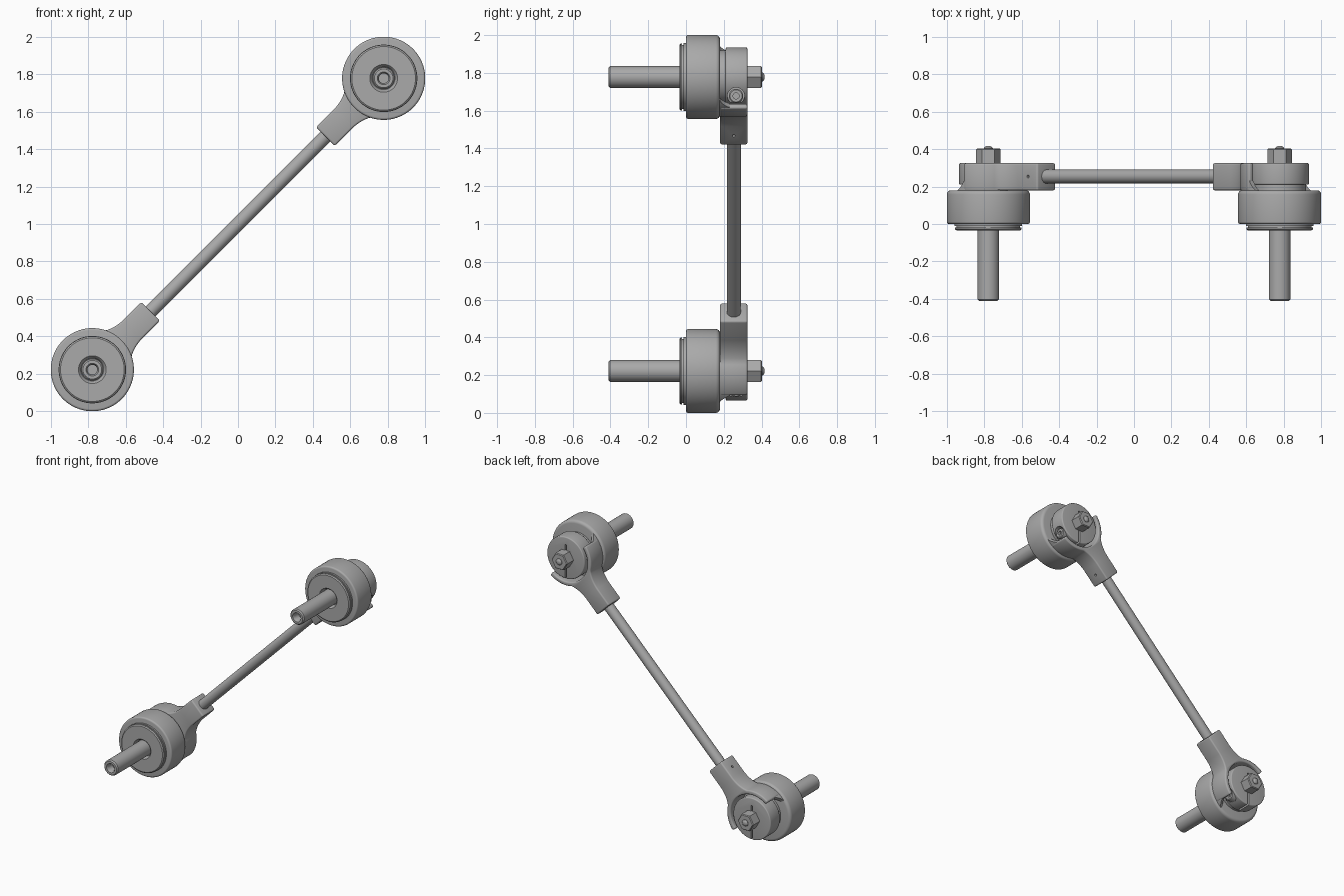
import bpy, bmesh
from math import sin, cos, pi, radians
from mathutils import Vector, Matrix

cube = bpy.data.objects.get("Cube")
if cube:
    bpy.data.objects.remove(cube)

steel = bpy.data.materials.new("grey_steel")
steel.use_nodes = True
steel.diffuse_color = (0.4, 0.4, 0.4, 1)
steel.node_tree.nodes["Principled BSDF"].inputs["Base Color"].default_value = (0.4, 0.4, 0.4, 1)

BACK = 0.325     # rear plane of the arms and clamps
ARM_Y = 0.18     # front plane of the arms
ROD_Y = 0.253
WALL = 0.21      # outer radius of the half wall
POCKET = 0.178   # inner radius of the half wall
WALL_END = 84    # half angle of the wall


def activate(obj):
    bpy.ops.object.select_all(action="DESELECT")
    obj.select_set(True)
    bpy.context.view_layer.objects.active = obj


def finish(name, bm, bevel=0, cutters=()):
    """Turn a bmesh into an object, cut it, bevel it and shade it."""
    bmesh.ops.recalc_face_normals(bm, faces=bm.faces)
    mesh = bpy.data.meshes.new(name)
    bm.to_mesh(mesh)
    bm.free()
    obj = bpy.data.objects.new(name, mesh)
    bpy.context.collection.objects.link(obj)
    mesh.materials.append(steel)
    activate(obj)
    if bevel:
        mod = obj.modifiers.new("rounded_edges", "BEVEL")
        mod.width, mod.segments = bevel, 3
        mod.limit_method, mod.angle_limit = "ANGLE", radians(40)
        bpy.ops.object.modifier_apply(modifier=mod.name)
    for cutter in cutters:
        mod = obj.modifiers.new("cut", "BOOLEAN")
        mod.operation, mod.solver, mod.object = "DIFFERENCE", "EXACT", cutter
        bpy.ops.object.modifier_apply(modifier=mod.name)
        bpy.data.objects.remove(cutter)
    activate(obj)
    bpy.ops.object.shade_smooth_by_angle(angle=radians(35))
    return obj


def lathe(name, centre, profile, sides=64, cutters=()):
    """Revolve (radius, y) points about the y axis through centre."""
    bm = bmesh.new()
    rings = []
    for r, y in profile:
        rings.append([bm.verts.new((centre.x + r * cos(2 * pi * i / sides), y,
                                    centre.z + r * sin(2 * pi * i / sides)))
                      for i in range(sides)])
    for a, b in zip(rings, rings[1:]):
        for i in range(sides):
            j = (i + 1) % sides
            bm.faces.new((a[i], a[j], b[j], b[i]))
    bm.faces.new(rings[0])
    bm.faces.new(rings[-1])
    return finish(name, bm, 0, cutters)


def bar(name, start, end, radius, sides=32, bevel=0):
    """Cylinder between two points."""
    axis = end - start
    place = Matrix.Translation((start + end) / 2) @ axis.to_track_quat("Z", "Y").to_matrix().to_4x4()
    bm = bmesh.new()
    bmesh.ops.create_cone(bm, cap_ends=True, segments=sides, radius1=radius,
                          radius2=radius, depth=axis.length, matrix=place)
    return finish(name, bm, bevel)


def box_cutter(centre, size):
    bm = bmesh.new()
    bmesh.ops.create_cube(bm, size=1, matrix=Matrix.Translation(centre) @ Matrix.Diagonal((*size, 1)))
    obj = finish("slot_cutter", bm)
    obj.hide_render = True
    return obj


def rounded(radius, y, bevel, side):
    """Quarter-round rim points, side -1 for the front and 1 for the back."""
    points = []
    for i in range(5):
        a = pi / 2 * i / 4
        points.append((radius - bevel * (1 - cos(a)), y - side * bevel * (1 - sin(a))))
    return points if side > 0 else points[::-1]


def make_arm(side, place):
    """Half wall and rod socket as one extruded outline."""
    half = [Vector((WALL * cos(radians(a)), WALL * sin(radians(a))))
            for a in range(WALL_END, 31, -4)]
    p0, p1, p2 = half[-1], Vector((0.225, 0.075)), Vector((0.3, 0.07))
    for i in range(1, 7):
        t = i / 6
        half.append(p0 * (1 - t) ** 2 + p1 * 2 * t * (1 - t) + p2 * t * t)
    half.append(Vector((0.44, 0.07)))
    inner = [Vector((POCKET * cos(radians(a)), POCKET * sin(radians(a))))
             for a in range(-WALL_END, WALL_END + 1, 4)]
    outline = half + [Vector((p.x, -p.y)) for p in reversed(half)] + inner
    bm = bmesh.new()
    face = bm.faces.new([bm.verts.new(place(p.x, ARM_Y, p.y)) for p in outline])
    new = bmesh.ops.extrude_face_region(bm, geom=[face])["geom"]
    bmesh.ops.translate(bm, vec=(0, BACK - ARM_Y, 0),
                        verts=[v for v in new if isinstance(v, bmesh.types.BMVert)])
    pin = bar("pin_cutter", place(0.37, ROD_Y, 0.055), place(0.37, ROD_Y, 0.1), 0.008, 16)
    pin.hide_render = True
    finish(side + "_arm", bm, 0.01, [pin])

    # Wall root with a curved run-out onto the housing
    bm = bmesh.new()
    previous = None
    for a in range(-102, 103, 2):
        run = min(max((abs(a) - WALL_END) / 18, 0), 1)
        top = ARM_Y - 0.004 + 0.055 * (1 - run) ** 2
        ring = [bm.verts.new(place(r * cos(radians(a)), y, r * sin(radians(a))))
                for r, y in ((POCKET + 0.002, 0.1), (WALL - 0.002, 0.1),
                             (WALL - 0.002, top), (POCKET + 0.002, top))]
        if previous:
            for i in range(4):
                j = (i + 1) % 4
                bm.faces.new((previous[i], previous[j], ring[j], ring[i]))
        else:
            bm.faces.new(ring)
        previous = ring
    bm.faces.new(previous)
    finish(side + "_wall_root", bm)


def make_joint(side, centre, angle):
    def place(u, y, v):
        return centre + Vector((u * cos(angle) - v * sin(angle), y,
                                u * sin(angle) + v * cos(angle)))

    # Round housing
    lathe(side + "_housing", centre,
          rounded(0.222, 0, 0.012, -1) + rounded(0.222, ARM_Y, 0.022, 1), 96)
    make_arm(side, place)

    # Front cover with a retaining groove and a recess round the stud
    lathe(side + "_front_cover", centre,
          [(0.06, -0.005), (0.066, -0.026), (0.074, -0.034), (0.17, -0.034), (0.178, -0.028),
           (0.178, -0.02), (0.17, -0.02), (0.17, -0.012), (0.18, -0.012), (0.18, 0.02)], 96)

    # Stud with a socket in its end
    lathe(side + "_stud", centre,
          [(0.026, -0.35), (0.026, -0.395), (0.034, -0.41), (0.05, -0.41),
           (0.058, -0.402), (0.058, 0.05)], 48)

    # Neck and split clamp disc
    lathe(side + "_neck", centre, [(0.14, 0.15), (0.14, 0.22)])
    bolt = centre + Vector((0, 0.265, -0.1))
    notch = bar("notch_cutter", bolt + Vector((0.085, 0, 0)), bolt + Vector((0.25, 0, 0)), 0.045)
    notch.hide_render = True
    lathe(side + "_clamp_disc", centre,
          rounded(0.157, 0.21, 0.008, -1) + rounded(0.157, BACK, 0.008, 1), 72,
          [box_cutter(centre + Vector((0, 0.28, -0.1)), (0.014, 0.12, 0.2)),
           box_cutter(centre + Vector((0, 0.28, 0.05)), (0.014, 0.12, 0.1)), notch])

    # Clamp bolt with a socket head
    head = lathe(side + "_clamp_bolt", Vector((0, 0, 0)),
                 [(0.016, 0.03), (0.016, 0.05), (0.032, 0.05), (0.038, 0.044), (0.038, 0)], 32)
    head.rotation_euler = (0, 0, -pi / 2)
    head.location = bolt + Vector((0.08, 0, 0))

    # Hexagonal nut and rounded screw tip
    lathe(side + "_nut", centre,
          [(0.066, BACK - 0.01), (0.066, 0.397), (0.06, 0.403)], 6)
    lathe(side + "_screw_tip", centre,
          [(0.024, 0.38), (0.024, 0.406), (0.019, 0.412), (0.01, 0.416)], 24)


lower = Vector((-0.778, 0, 0.222))
upper = Vector((0.778, 0, 1.778))
make_joint("lower", lower, radians(45))
make_joint("upper", upper, radians(225))

# Connecting rod
along = (upper - lower).normalized() * 0.4
lift = Vector((0, ROD_Y, 0))
bar("connecting_rod", lower + along + lift, upper - along + lift, 0.037, 48)
